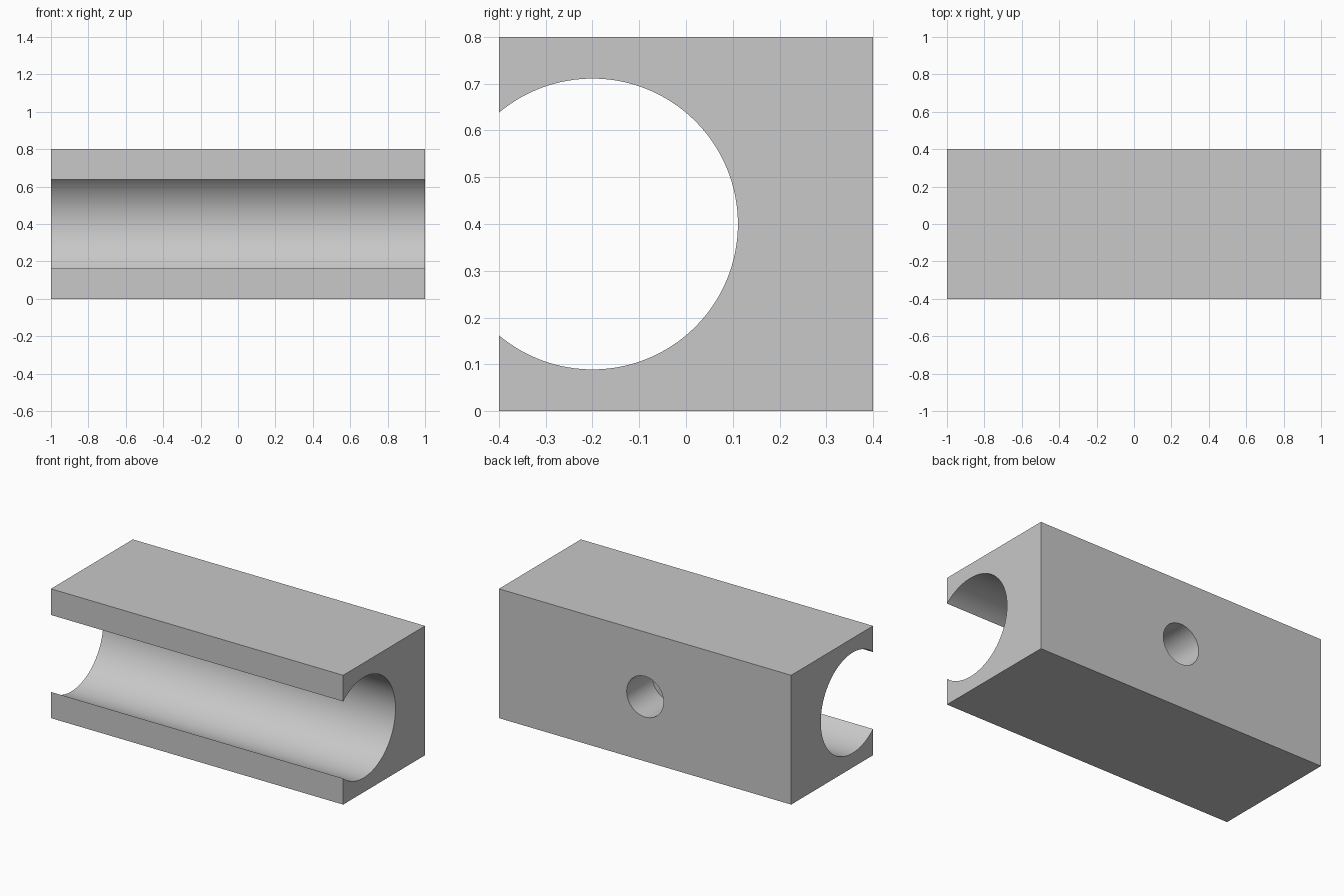
import bpy, bmesh, math

LENGTH, HALF, HEIGHT = 2.0, 0.4, 0.8
BORE_Y, BORE_Z, BORE_R = -0.2, 0.4, 0.311
HOLE_R, HOLE_DEPTH = 0.126, 0.25
ARC_STEPS = 96

cube = bpy.data.objects.get("Cube")
if cube:
    bpy.data.objects.remove(cube, do_unlink=True)

# Single grey material
grey = bpy.data.materials.new("plain_grey")
grey.use_nodes = True
colour = (0.58, 0.58, 0.58, 1)
grey.diffuse_color = colour
grey.node_tree.nodes["Principled BSDF"].inputs["Base Color"].default_value = colour

# End profile: square with a round channel open to the front
lip = math.acos((-HALF - BORE_Y) / BORE_R)
profile = [(-HALF, 0), (HALF, 0), (HALF, HEIGHT), (-HALF, HEIGHT)]
for i in range(ARC_STEPS + 1):
    a = lip - 2 * lip * i / ARC_STEPS
    profile.append((BORE_Y + BORE_R * math.cos(a), BORE_Z + BORE_R * math.sin(a)))

# Extrude the profile along the length
bm = bmesh.new()
end = bm.faces.new([bm.verts.new((-LENGTH / 2, y, z)) for y, z in profile])
extruded = bmesh.ops.extrude_face_region(bm, geom=[end])["geom"]
bmesh.ops.translate(bm, vec=(LENGTH, 0, 0),
                    verts=[v for v in extruded if isinstance(v, bmesh.types.BMVert)])
# Extruding may keep the starting cap, so only add it back if it is missing
if any(e.is_boundary for e in bm.edges):
    bmesh.ops.holes_fill(bm, edges=[e for e in bm.edges if e.is_boundary])
bmesh.ops.recalc_face_normals(bm, faces=bm.faces)
mesh = bpy.data.meshes.new("channel_block")
bm.to_mesh(mesh)
bm.free()
mesh.materials.append(grey)
block = bpy.data.objects.new("channel_block", mesh)
bpy.context.collection.objects.link(block)

# Blind round hole in the middle of the back face
overlap = 0.1
bpy.ops.mesh.primitive_cylinder_add(
    vertices=64, radius=HOLE_R, depth=HOLE_DEPTH + overlap,
    location=(0, HALF + (overlap - HOLE_DEPTH) / 2, BORE_Z),
    rotation=(math.pi / 2, 0, 0))
cutter = bpy.context.object
cutter.name = "hole_cutter"
cutter.hide_render = True
cutter.data.materials.append(grey)

bpy.ops.object.select_all(action="DESELECT")
block.select_set(True)
bpy.context.view_layer.objects.active = block
cut = block.modifiers.new("back_hole", "BOOLEAN")
cut.operation = "DIFFERENCE"
cut.solver = "EXACT"
cut.object = cutter
bpy.ops.object.modifier_apply(modifier=cut.name)
bpy.data.objects.remove(cutter, do_unlink=True)

# Smooth curved walls, crisp edges
bpy.ops.object.shade_smooth_by_angle(angle=math.radians(30))
